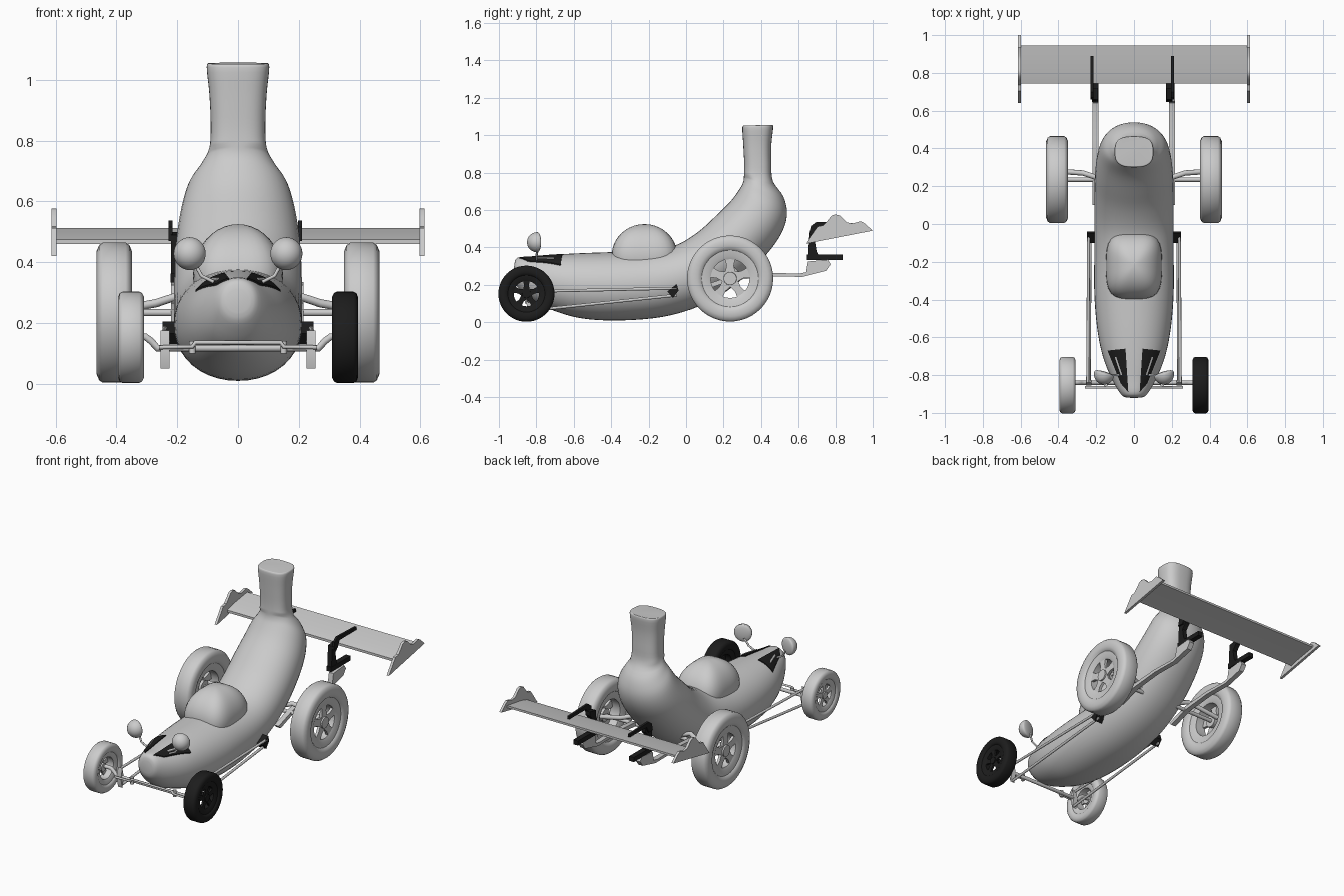
import bpy, bmesh, math
from mathutils import Vector, Matrix
from mathutils.bvhtree import BVHTree

if "Cube" in bpy.data.objects:
    bpy.data.objects.remove(bpy.data.objects["Cube"])

black = bpy.data.materials.new("black")
black.diffuse_color = (0.012, 0.012, 0.012, 1)
black.use_nodes = True
black.node_tree.nodes["Principled BSDF"].inputs["Base Color"].default_value = black.diffuse_color


def finish(obj, mat=None, angle=35):
    bpy.ops.object.select_all(action='DESELECT')
    obj.select_set(True)
    bpy.context.view_layer.objects.active = obj
    if obj.type == 'CURVE':
        bpy.ops.object.convert(target='MESH')
        obj = bpy.context.object
    bpy.ops.object.shade_smooth_by_angle(angle=math.radians(angle))
    if mat:
        obj.data.materials.append(mat)
    return obj


def from_bm(name, bm, mat=None, angle=35):
    bmesh.ops.recalc_face_normals(bm, faces=bm.faces)
    me = bpy.data.meshes.new(name)
    bm.to_mesh(me)
    bm.free()
    obj = bpy.data.objects.new(name, me)
    bpy.context.collection.objects.link(obj)
    return finish(obj, mat, angle)


def loft(bm, rings, loop=False):
    vs = [[bm.verts.new(p) for p in r] for r in rings]
    n = len(vs[0])
    for a, b in zip(vs, vs[1:] + (vs[:1] if loop else [])):
        for i in range(n):
            bm.faces.new((a[i], a[(i + 1) % n], b[(i + 1) % n], b[i]))
    if not loop:
        bm.faces.new(vs[0])
        bm.faces.new(vs[-1])


def plate(name, outline, x, thick, mat=None):
    # side-view outline (y, z) given thickness along x
    bm = bmesh.new()
    loft(bm, [[(x + d * thick / 2, y, z) for y, z in outline] for d in (-1, 1)])
    return from_bm(name, bm, mat)


def tube(name, pts, r, mat=None):
    cu = bpy.data.curves.new(name, 'CURVE')
    cu.dimensions = '3D'
    cu.bevel_depth = r
    cu.bevel_resolution = 3
    cu.use_fill_caps = True
    sp = cu.splines.new('POLY')
    sp.points.add(len(pts) - 1)
    for p, co in zip(sp.points, pts):
        p.co = (*co, 1)
    obj = bpy.data.objects.new(name, cu)
    bpy.context.collection.objects.link(obj)
    return finish(obj, mat, 50)


def spow(v, e):
    return math.copysign(abs(v) ** e, v)


# Curved body: top y, top z, bottom y, bottom z, half width
keys = [(-.918, .31, -.92, .235, .04), (-.90, .345, -.905, .195, .068), (-.82, .352, -.83, .12, .115),
        (-.70, .362, -.70, .06, .165), (-.55, .37, -.55, .02, .195), (-.38, .376, -.35, .01, .21),
        (-.20, .385, -.12, .03, .21), (-.06, .41, .08, .09, .21), (.06, .48, .25, .19, .21),
        (.16, .57, .40, .33, .205), (.24, .65, .50, .46, .19), (.29, .72, .538, .57, .165),
        (.306, .755, .52, .67, .125), (.309, .79, .463, .755, .095), (.31, .85, .455, .85, .09),
        (.305, .95, .455, .95, .094), (.30, 1.04, .465, 1.045, .103), (.31, 1.052, .455, 1.055, .093)]
rings = []
steps = 4
for i in range(len(keys) - 1):
    p0, p1, p2, p3 = (Vector(keys[min(max(i + k, 0), len(keys) - 1)]) for k in (-1, 0, 1, 2))
    for s in range(steps + (i == len(keys) - 2)):
        t = s / steps
        v = (2 * p1 + (p2 - p0) * t + (2 * p0 - 5 * p1 + 4 * p2 - p3) * t * t
             + (3 * p1 - p0 - 3 * p2 + p3) * t ** 3) / 2
        top, bot = Vector((0, v[0], v[1])), Vector((0, v[2], v[3]))
        e = 2 / (2.8 if i > 12 else 2.1)
        rings.append([(top + bot) / 2 + (top - bot) / 2 * spow(math.cos(a), e)
                      + Vector((v[4] * spow(math.sin(a), e), 0, 0))
                      for a in (math.tau * k / 40 for k in range(40))])
bm = bmesh.new()
loft(bm, rings)
tree = BVHTree.FromBMesh(bm)
from_bm("body", bm, angle=50)

# Cockpit bubble with squarish plan
bm = bmesh.new()
bmesh.ops.create_uvsphere(bm, u_segments=40, v_segments=20, radius=1)
for v in bm.verts:
    x, y, z = v.co
    h = math.hypot(x, y)
    k = 1
    if h > 1e-5:
        c, s = abs(x / h), abs(y / h)
        k = (c ** 3.5 + s ** 3.5) ** (-1 / 3.5)
    v.co = (x * k * .148, -.222 + y * k * .176, .355 + z * .17)
from_bm("cockpit_bubble", bm)


# Hood vents draped over the body
def drape(name, quad, lift, mat=None):
    a, b, c, d = (Vector(q) for q in quad)
    bm = bmesh.new()
    n = 10
    g = []
    for i in range(n + 1):
        row = []
        for j in range(n + 1):
            p = a.lerp(b, i / n).lerp(d.lerp(c, i / n), j / n)
            hit = tree.ray_cast(Vector((p.x, p.y, 2)), Vector((0, 0, -1)))[0]
            row.append(bm.verts.new(hit + Vector((0, 0, lift))))
        g.append(row)
    for i in range(n):
        for j in range(n):
            bm.faces.new((g[i][j], g[i + 1][j], g[i + 1][j + 1], g[i][j + 1]))
    res = bmesh.ops.extrude_face_region(bm, geom=bm.faces[:])
    for v in res['geom']:
        if isinstance(v, bmesh.types.BMVert):
            v.co.z -= .012
    from_bm(name, bm, mat)


for s in (-1, 1):
    drape("hood_vent", [(s * .14, -.67), (s * .045, -.66), (s * .03, -.89), (s * .07, -.845)], .006, black)
    drape("vent_slit", [(s * .102, -.705), (s * .094, -.705), (s * .062, -.80), (s * .070, -.80)], .011)

# Headlights, domed forward and flat behind
for s in (-1, 1):
    bm = bmesh.new()
    bmesh.ops.create_uvsphere(bm, u_segments=28, v_segments=16, radius=1)
    for v in bm.verts:
        v.co = (v.co.x * .054, v.co.y * (.055 if v.co.y < 0 else .014), v.co.z * .054)
    bm.transform(Matrix.Translation((s * .158, -.795, .428)) @ Matrix.Rotation(s * .3, 4, 'Z'))
    from_bm("headlight", bm)
    tube("headlight_stalk", [(s * .145, -.79, .40), (s * .12, -.80, .355), (s * .08, -.80, .335)], .006)

# Wheels: lathed tyre and rim with a five spoke star
half = [(.65, 1), (.86, .965), (1, .88), (1, .76), (.9, .69), (.78, .66), (.72, .52), (.6, .45)]
section = half + [(-x, r) for x, r in reversed(half)]


def wheel(name, x, y, z, R, h, mat=None):
    s = math.copysign(1, x)
    bm = bmesh.new()
    n = 48
    loft(bm, [[(px * h, R * r * math.cos(a), R * r * math.sin(a)) for px, r in section]
              for a in (math.tau * k / n for k in range(n))], loop=True)
    for k in range(5):
        m = Matrix.Rotation(math.tau * k / 5, 4, 'X')
        pts = [(-.13, .08), (-.085, .3), (-.12, .47), (.12, .47), (.085, .3), (.13, .08)]
        loft(bm, [[m @ Vector((s * h * d, R * py, R * pz)) for py, pz in pts] for d in (.3, .6)])
    bmesh.ops.create_cone(bm, cap_ends=True, segments=24, radius1=.17 * R, radius2=.15 * R, depth=h * .9,
                          matrix=Matrix.Translation((s * h * .3, 0, 0)) @ Matrix.Rotation(s * math.pi / 2, 4, 'Y'))
    bm.transform(Matrix.Translation((x, y, z)))
    from_bm(name, bm, mat)


for s in (-1, 1):
    wheel("front_wheel", s * .352, -.853, .153, .15, .043, black if s > 0 else None)
    wheel("rear_wheel", s * .407, .235, .234, .23, .058)

# Front axle and steering tie rod
ax = [(.35, .155), (.305, .155), (.285, .14), (.265, .117)]
tube("front_axle", [(-x, -.84, z) for x, z in ax] + [(x, -.84, z) for x, z in reversed(ax)], .012)
tr = [(.26, .12), (.15, .122), (.14, .136)]
tube("tie_rod", [(-x, -.865, z) for x, z in tr] + [(x, -.865, z) for x, z in reversed(tr)], .007)

for s in (-1, 1):
    tube("axle_clamp", [(s * .15, -.85, .10), (s * .15, -.85, .14)], .011)
    # Radius rods converging on a bracket at the body side
    tube("upper_radius_rod", [(s * .245, -.84, .165), (s * .24, -.05, .182)], .008)
    tube("lower_radius_rod", [(s * .237, -.84, .062), (s * .232, -.05, .145)], .008)
    plate("rod_mount", [(-.855, .11), (-.84, .175), (-.825, .11), (-.84, .05)], s * .24, .03)
    plate("rod_bracket", [(-.10, .165), (-.05, .205), (-.04, .17), (-.07, .13)], s * .22, .055, black)
    # Rear suspension arms
    tube("rear_arm", [(s * .12, .24, .25), (s * .21, .25, .285), (s * .27, .27, .265), (s * .41, .28, .24)], .014)
    tube("rear_axle", [(0, .235, .234), (s * .41, .235, .234)], .012)

# Rails carrying the wing
for s in (-1, 1):
    rail = [(.10, .20), (.25, .25), (.45, .265), (.60, .26), (.64, .268), (.65, .325), (.76, .335),
            (.775, .31), (.75, .275), (.62, .243), (.45, .245), (.25, .225), (.12, .18)]
    plate("wing_rail", rail, s * .205 - .005 * (s > 0), .032)

# Wing brackets, same-handed on both sides
for x in (-.205, .187):
    plate("bracket_foot", [(.645, .333), (.645, .362), (.84, .362), (.84, .333)], x, .033, black)
    plate("bracket_upright", [(.65, .34), (.72, .34), (.70, .38), (.69, .44), (.72, .475),
                              (.72, .50), (.66, .49), (.655, .44)], x, .03, black)
    off = .017 if x > 0 else -.017
    plate("bracket_hook", [(.66, .47), (.67, .515), (.70, .537), (.89, .53), (.89, .512), (.72, .51), (.70, .47)],
          x + off, .014, black)

# Rear wing and scalloped end plates
bm = bmesh.new()
foil = [(.745, .46), (.745, .475), (.80, .491), (.945, .513), (.945, .50), (.80, .474)]
loft(bm, [[(x, y, z) for y, z in foil] for x in (-.602, .602)])
from_bm("wing", bm)
for s in (-1, 1):
    plate("wing_end_plate", [(.64, .42), (.705, .512), (.735, .518), (.76, .545), (.78, .57), (.80, .577),
                             (.825, .57), (.86, .535), (.89, .528), (.935, .54), (.955, .53), (1.0, .49)],
          s * .605, .016)
